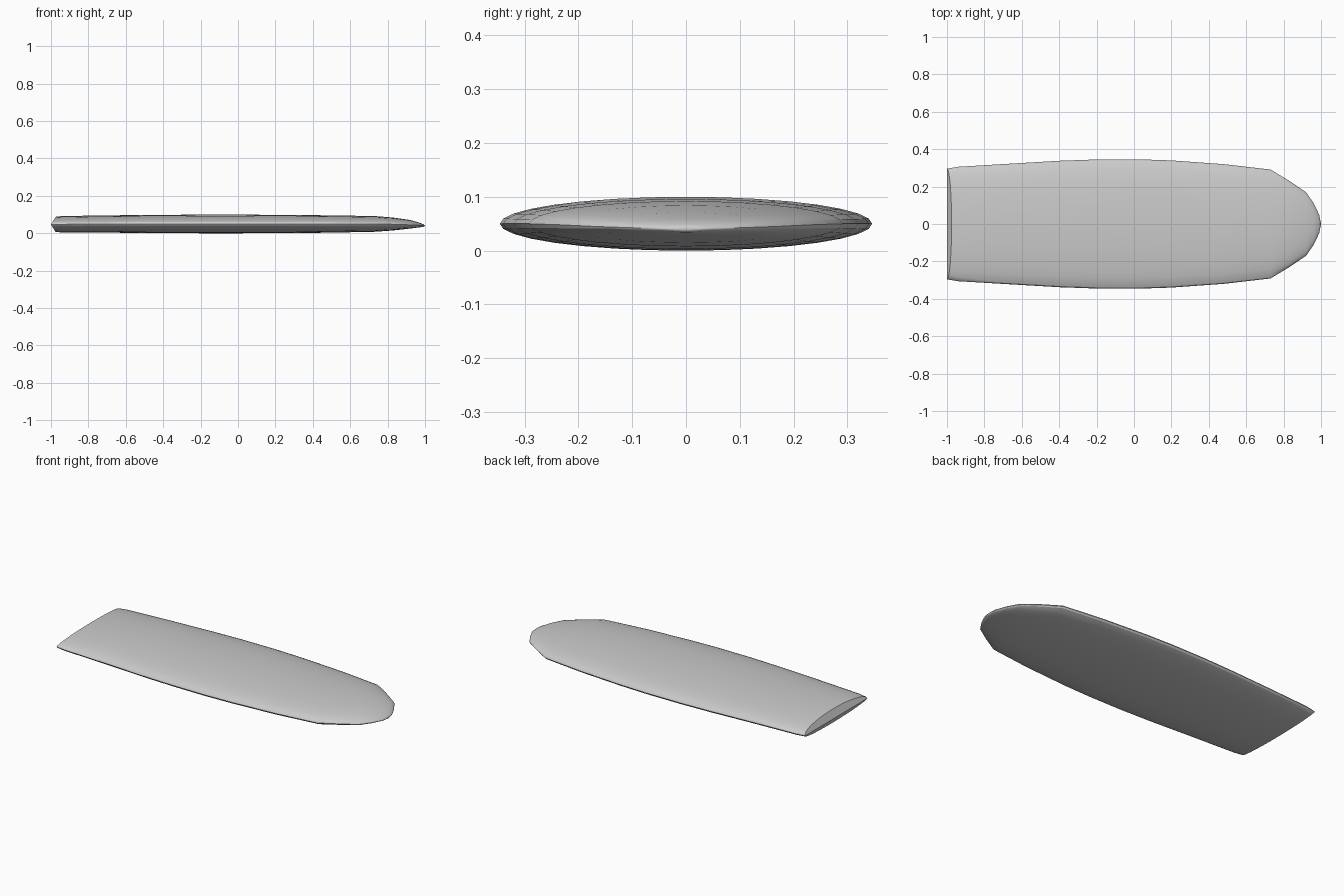
import bpy, bmesh, math

cube = bpy.data.objects.get("Cube")
if cube:
    bpy.data.objects.remove(cube, do_unlink=True)

# One flat grey for the whole board
grey = bpy.data.materials.new("light_grey")
grey.use_nodes = True
colour = (0.6, 0.6, 0.6, 1)
grey.diffuse_color = colour
bsdf = next(n for n in grey.node_tree.nodes if n.type == 'BSDF_PRINCIPLED')
bsdf.inputs["Base Color"].default_value = colour

SIDES = 32
# Stations from tail to nose: x, half width, bottom, rim height, top
stations = [
    (-1.00, 0.294, 0.047, 0.047, 0.047),
    (-0.975, 0.296, 0.006, 0.047, 0.088),
    (-0.94, 0.306, 0.005, 0.048, 0.092),
    (-0.67, 0.322, 0.003, 0.05, 0.096),
    (-0.40, 0.338, 0.001, 0.05, 0.098),
    (-0.20, 0.345, 0.0, 0.05, 0.1),
    (0.02, 0.346, 0.0, 0.05, 0.1),
    (0.20, 0.340, 0.001, 0.05, 0.098),
    (0.48, 0.320, 0.003, 0.05, 0.096),
    (0.73, 0.291, 0.008, 0.05, 0.092),
    (0.83, 0.231, 0.015, 0.048, 0.084),
    (0.92, 0.170, 0.025, 0.045, 0.071),
    (0.96, 0.112, 0.030, 0.043, 0.060),
    (0.99, 0.050, 0.034, 0.041, 0.049),
    (1.00, 0.0, 0.039, 0.039, 0.039),
]

# Loft of elliptical sections
bm = bmesh.new()
rings = []
for k, (x, half, low, rim, high) in enumerate(stations):
    ring = []
    for i in range(SIDES):
        a = 2 * math.pi * i / SIDES
        s = math.sin(a)
        z = rim + s * ((high - rim) if s > 0 else (rim - low))
        # the tail rim bows out to meet the ridge at both corners
        px = -1 + 0.025 * abs(s) if k == 1 else x
        ring.append(bm.verts.new((px, half * math.cos(a), z)))
    rings.append(ring)
for a, b in zip(rings, rings[1:]):
    for i in range(SIDES):
        j = (i + 1) % SIDES
        bm.faces.new((a[i], a[j], b[j], b[i]))

# Close the tail ridge and the nose tip
bmesh.ops.remove_doubles(bm, verts=bm.verts, dist=0.0005)
bmesh.ops.recalc_face_normals(bm, faces=bm.faces)
mesh = bpy.data.meshes.new("board_body")
bm.to_mesh(mesh)
bm.free()
mesh.materials.append(grey)
board = bpy.data.objects.new("board_body", mesh)
bpy.context.collection.objects.link(board)

# Smooth deck with crisp rails and tail edge
bpy.ops.object.select_all(action='DESELECT')
board.select_set(True)
bpy.context.view_layer.objects.active = board
bpy.ops.object.shade_smooth_by_angle(angle=math.radians(30))
